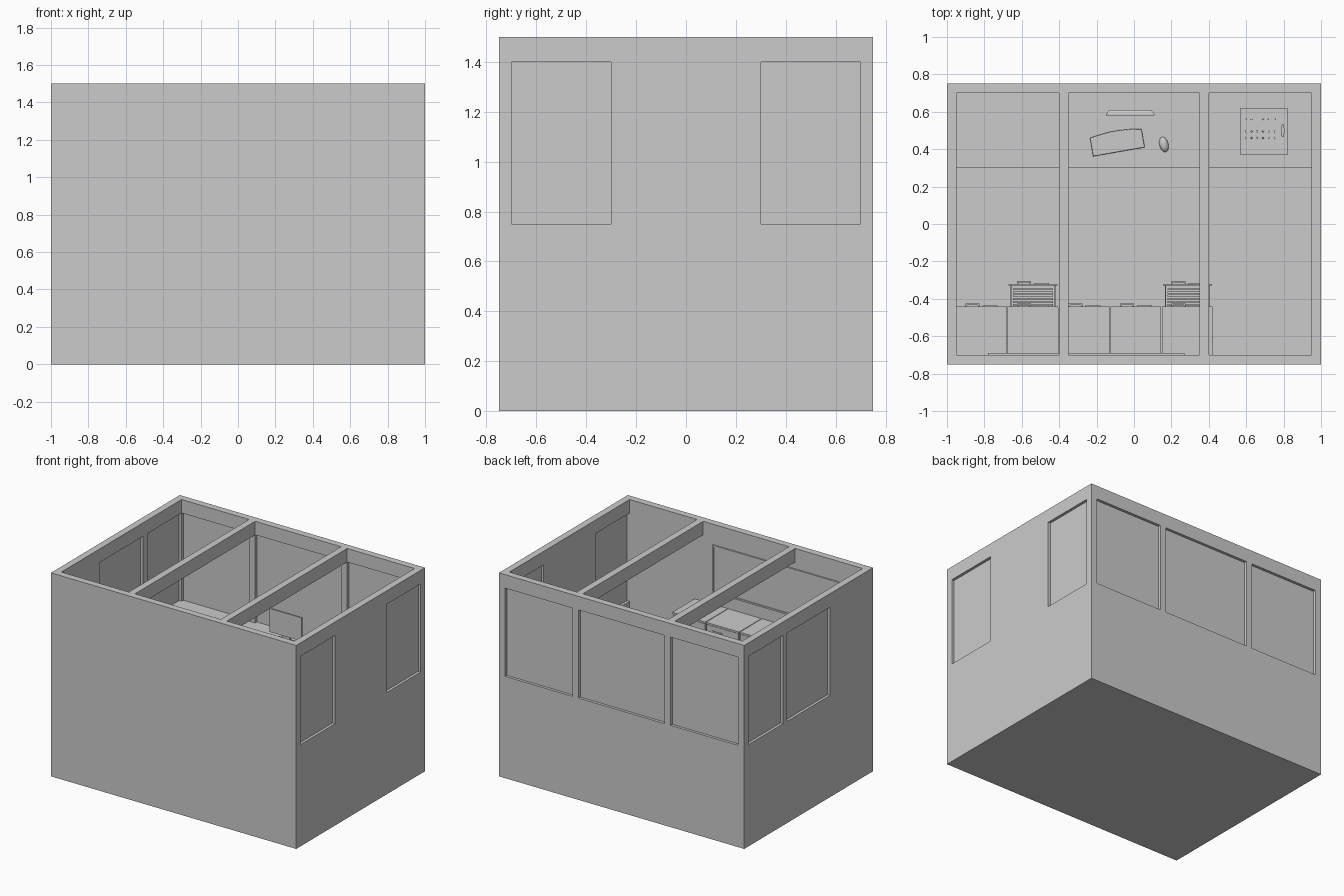
import bpy, bmesh, math
from mathutils import Matrix, Vector

if "Cube" in bpy.data.objects:
    bpy.data.objects.remove(bpy.data.objects["Cube"])


def from_bm(name, bm):
    bmesh.ops.recalc_face_normals(bm, faces=bm.faces)
    me = bpy.data.meshes.new(name)
    bm.to_mesh(me)
    bm.free()
    ob = bpy.data.objects.new(name, me)
    bpy.context.scene.collection.objects.link(ob)
    return ob


def add_box(bm, x0, x1, y0, y1, z0, z1):
    m = Matrix.Translation(((x0 + x1) / 2, (y0 + y1) / 2, (z0 + z1) / 2))
    m = m @ Matrix.Diagonal((x1 - x0, y1 - y0, z1 - z0, 1))
    return bmesh.ops.create_cube(bm, size=1, matrix=m)["verts"]


def boxes(name, *specs):
    bm = bmesh.new()
    for s in specs:
        add_box(bm, *s)
    return from_bm(name, bm)


def prism(name, pts, h, loc, angle=0, bevel=0):
    bm = bmesh.new()
    f = bm.faces.new([bm.verts.new((x, y, 0)) for x, y in pts])
    r = bmesh.ops.extrude_face_region(bm, geom=[f])
    top = [v for v in r["geom"] if isinstance(v, bmesh.types.BMVert)]
    bmesh.ops.translate(bm, verts=top, vec=(0, 0, h))
    if bevel:
        edges = [e for e in bm.edges if all(v in top for v in e.verts)]
        bmesh.ops.bevel(bm, geom=edges, offset=bevel, segments=3, profile=0.5, affect='EDGES')
    ob = from_bm(name, bm)
    ob.location = loc
    ob.rotation_euler.z = angle
    return ob


# Room shell with window openings
SILL, HEAD, DESK, FLOOR = 0.75, 1.40, 0.75, 0.05
back_windows = [(-0.95, -0.4), (-0.35, 0.35), (0.4, 0.95)]
side_windows = [(1, -0.7, -0.3), (1, 0.3, 0.7), (-1, 0.3, 0.7), (-1, -0.25, 0.25)]
room = boxes("room_walls", (-1, 1, -0.75, 0.75, 0, 1.5))
cutters = [boxes("cut_inside", (-0.95, 0.95, -0.7, 0.7, FLOOR, 1.7))]
panes = []
for a, b in back_windows:
    cutters.append(boxes("cut_back", (a, b, 0.6, 0.9, SILL, HEAD)))
    panes.append((a, b, 0.72, 0.73, SILL, HEAD))
for s, a, b in side_windows:
    x0, x1 = sorted((s * 0.85, s * 1.15))
    cutters.append(boxes("cut_side", (x0, x1, a, b, SILL, HEAD)))
    x0, x1 = sorted((s * 0.97, s * 0.98))
    panes.append((x0, x1, a, b, SILL, HEAD))
for c in cutters:
    c.hide_render = True
    mod = room.modifiers.new("opening", 'BOOLEAN')
    mod.operation = 'DIFFERENCE'
    mod.solver = 'EXACT'
    mod.object = c
bpy.context.view_layer.update()
baked = bpy.data.meshes.new_from_object(room.evaluated_get(bpy.context.evaluated_depsgraph_get()))
room.modifiers.clear()
room.data = baked
for c in cutters:
    bpy.data.objects.remove(c)

boxes("window_panes", *panes)
boxes("ceiling_beams", *[(s - 0.025, s + 0.025, -0.7, 0.7, HEAD, 1.5) for s in (-0.375, 0.375)])

# Desk along the rear windows
boxes("desk_top", (-0.95, 0.95, 0.3, 0.7, DESK - 0.04, DESK))

# Framed board on the front wall
bx0, bx1, bz0, bz1, t = -0.78, 0.27, 1.0, 1.35, 0.012
boxes("wall_board", (bx0 + t, bx1 - t, -0.7, -0.696, bz0 + t, bz1 - t))
boxes("wall_board_frame",
      (bx0, bx1, -0.7, -0.69, bz0, bz0 + t), (bx0, bx1, -0.7, -0.69, bz1 - t, bz1),
      (bx0, bx0 + t, -0.7, -0.69, bz0 + t, bz1 - t), (bx1 - t, bx1, -0.7, -0.69, bz0 + t, bz1 - t))


# Filing cabinets, two of them with an open drawer
def cabinet(x, open_drawer):
    w, y0, y1, top = 0.27, -0.7, -0.45, 0.91
    pitch = (top - FLOOR - 0.02) / 4
    body = [(x, x + 0.01, y0, y1, FLOOR, top), (x + w - 0.01, x + w, y0, y1, FLOOR, top),
            (x, x + w, y0, y0 + 0.01, FLOOR, top), (x, x + w, y0, y1 + 0.01, top - 0.012, top),
            (x, x + w, y0, y1, FLOOR, FLOOR + 0.012)]
    drawers, handles, folders = [], [], []
    for i in range(4):
        z1 = top - 0.014 - i * pitch
        z0 = z1 - pitch + 0.008
        d = 0.12 if i == open_drawer else 0
        f = y1 + d
        drawers.append((x + 0.004, x + w - 0.004, f, f + 0.01, z0, z1))
        hz = z1 - 0.06
        f += 0.01
        handles += [(x + 0.05, x + 0.125, f + 0.008, f + 0.015, hz, hz + 0.015),
                    (x + 0.05, x + 0.058, f, f + 0.008, hz, hz + 0.015),
                    (x + 0.117, x + 0.125, f, f + 0.008, hz, hz + 0.015),
                    (x + 0.14, x + 0.22, f, f + 0.004, hz - 0.01, hz + 0.025)]
        if d:
            a, b, e = x + 0.016, x + w - 0.016, y1 + d
            s = y0 + 0.1
            drawers += [(a, a + 0.006, s, e, z0, z1 - 0.03), (b - 0.006, b, s, e, z0, z1 - 0.03),
                        (a, b, s, e, z0, z0 + 0.006)]
            for k in range(7):
                yy = e - 0.014 - k * 0.017
                folders.append((a + 0.012, b - 0.012, yy - 0.01, yy, z0 + 0.006, z1 - 0.025))
    boxes("cabinet_body", *body)
    boxes("cabinet_drawers", *drawers)
    boxes("cabinet_handles", *handles)
    if folders:
        boxes("drawer_folders", *folders)


for i, o in enumerate((None, 1, None, None, 1)):
    cabinet(-0.95 + i * 0.275, o)

# Monitor with tapered rear casing
bm = bmesh.new()
add_box(bm, -0.15, 0.11, 0.58, 0.592, 0.785, 0.957)
back = add_box(bm, -0.145, 0.105, 0.592, 0.61, 0.79, 0.952)
for v in back:
    if v.co.y > 0.6:
        v.co.x = -0.02 + (v.co.x + 0.02) * 0.9
        v.co.z = 0.871 + (v.co.z - 0.871) * 0.9
from_bm("monitor", bm)
boxes("monitor_stand", (-0.05, 0.01, 0.59, 0.605, DESK, 0.8), (-0.09, 0.05, 0.575, 0.61, DESK, DESK + 0.008))

# Keyboard with a bowed rear edge, and its keys
n = 10
kb = [(-0.14, -0.055), (0.14, -0.055)]
kb += [(0.14 - 0.28 * i / n, 0.045 + 0.014 * math.sin(math.pi * i / n)) for i in range(n + 1)]
ang = math.radians(10)
prism("keyboard", kb, 0.014, (-0.09, 0.44, DESK), ang, 0.004)
keys = boxes("keyboard_keys", *[(-0.128 + c * 0.0185, -0.113 + c * 0.0185, -0.046 + r * 0.0185,
                                 -0.031 + r * 0.0185, 0.013, 0.017) for r in range(5) for c in range(14)])
keys.location = (-0.09, 0.44, DESK)
keys.rotation_euler.z = ang

# Mouse
bm = bmesh.new()
bmesh.ops.create_uvsphere(bm, u_segments=20, v_segments=12, radius=1)
bmesh.ops.bisect_plane(bm, geom=bm.verts[:] + bm.edges[:] + bm.faces[:], plane_co=(0, 0, 0),
                       plane_no=(0, 0, -1), clear_outer=True)
bmesh.ops.scale(bm, verts=bm.verts, vec=(0.024, 0.042, 0.024))
mouse = from_bm("mouse", bm)
mouse.location = (0.16, 0.425, DESK)
mouse.rotation_euler.z = math.radians(14)
for p in mouse.data.polygons:
    p.use_smooth = True

# Control box with rows of buttons and a curved grip
boxes("control_box", (0.57, 0.82, 0.37, 0.62, DESK, DESK + 0.07))
bm = bmesh.new()
for y in (0.56, 0.495, 0.46):
    for c in range(6):
        bmesh.ops.create_cone(bm, cap_ends=True, segments=10, radius1=0.005, radius2=0.004, depth=0.008,
                              matrix=Matrix.Translation((0.597 + c * 0.031, y, DESK + 0.073)))
from_bm("control_buttons", bm)
lens = [(s * 0.009 * math.cos(t), 0.036 * math.sin(t)) for s, t in
        [(1, -math.pi / 2 + math.pi * i / 12) for i in range(13)] +
        [(-1, math.pi / 2 - math.pi * i / 12) for i in range(1, 12)]]
prism("control_grip", lens, 0.012, (0.795, 0.5, DESK + 0.07))
